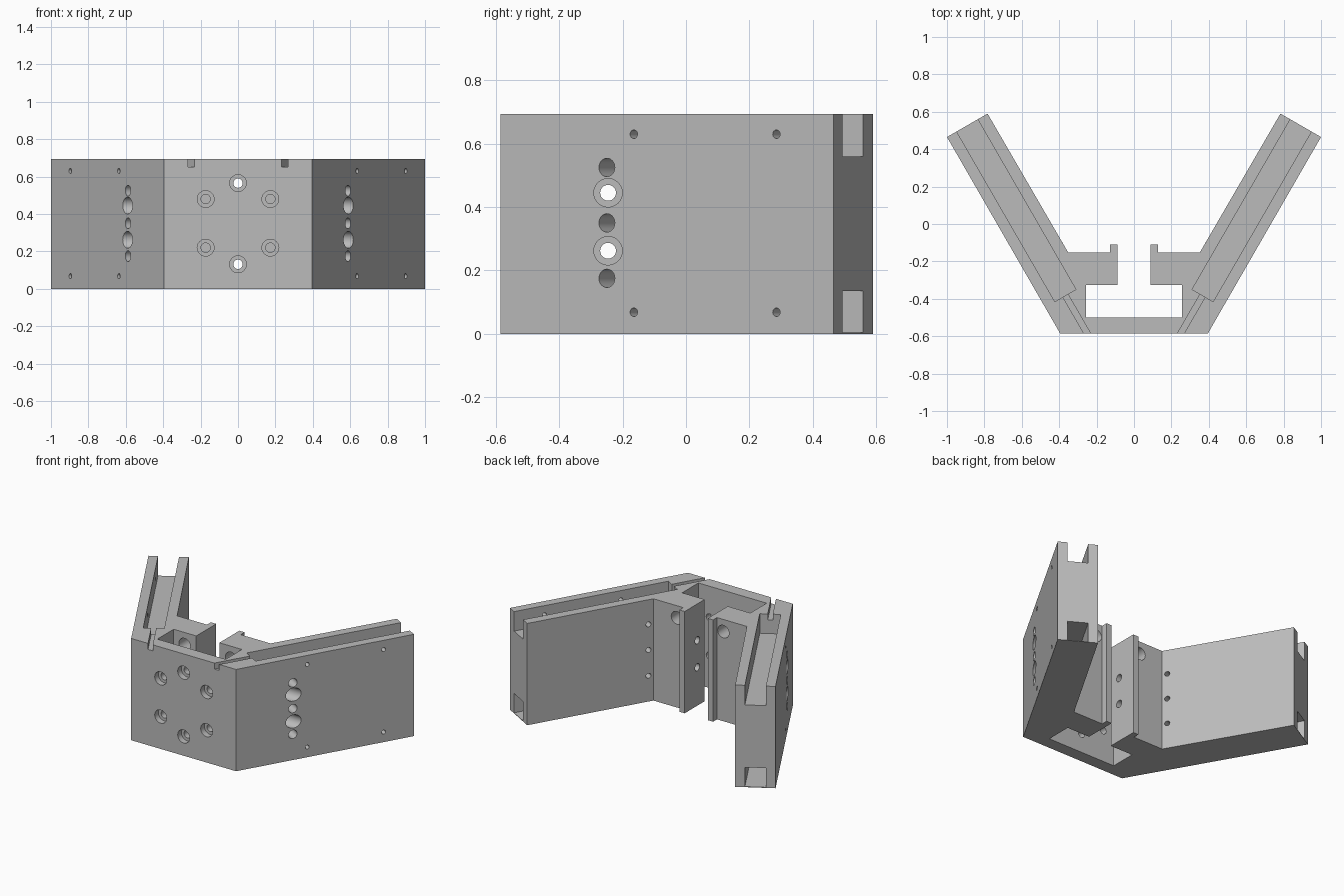
import bpy, bmesh, math
from mathutils import Matrix, Vector

cube = bpy.data.objects.get("Cube")
if cube:
    bpy.data.objects.remove(cube, do_unlink=True)

HEIGHT = 0.693
ORIGIN = Vector((0.25, -0.585, 0))      # arm centreline meets the front face here
ALONG = Vector((0.5, math.sqrt(0.75), 0))
OUT = Vector((math.sqrt(0.75), -0.5, 0))
HALF = 0.1256                           # half the arm thickness

grey = bpy.data.materials.new("machined_grey")
grey.use_nodes = True
grey.diffuse_color = (0.5, 0.5, 0.5, 1)
grey.node_tree.nodes["Principled BSDF"].inputs["Base Color"].default_value = (0.5, 0.5, 0.5, 1)


def finish(bm, name):
    bmesh.ops.recalc_face_normals(bm, faces=bm.faces)
    mesh = bpy.data.meshes.new(name)
    bm.to_mesh(mesh)
    bm.free()
    mesh.materials.append(grey)
    obj = bpy.data.objects.new(name, mesh)
    bpy.context.collection.objects.link(obj)
    return obj


# Bracket body: mirrored plan profile, extruded upward
half = [(0.395, -0.585), (1, 0.465), (0.783, 0.59), (0.352, -0.152),
        (0.127, -0.152), (0.127, -0.11), (0.087, -0.11), (0.087, -0.325),
        (0.257, -0.325), (0.257, -0.5)]
plan = half + [(-x, y) for x, y in reversed(half)]
bm = bmesh.new()
base = bm.faces.new([bm.verts.new((x, y, 0)) for x, y in plan])
top = bmesh.ops.extrude_face_region(bm, geom=[base])["geom"]
bmesh.ops.translate(bm, vec=(0, 0, HEIGHT),
                    verts=[v for v in top if isinstance(v, bmesh.types.BMVert)])
body = finish(bm, "bracket_body")
body.select_set(True)
bpy.context.view_layer.objects.active = body


def drill(bm, start, end, radius, side=1):
    start, end = Vector(start), Vector(end)
    axis = end - start
    turn = axis.to_track_quat('Z', 'Y').to_matrix().to_4x4()
    bmesh.ops.create_cone(
        bm, cap_ends=True, segments=24, radius1=radius, radius2=radius, depth=axis.length,
        matrix=Matrix.Diagonal((side, 1, 1, 1)) @ Matrix.Translation((start + end) / 2) @ turn)


def channel(bm, s0, s1, width, z0, z1, side):
    """Box running along the arm centreline."""
    frame = Matrix((ALONG, OUT, (0, 0, 1))).transposed().to_4x4()
    place = Matrix.Translation(ORIGIN + ALONG * (s0 + s1) / 2 + Vector((0, 0, (z0 + z1) / 2)))
    size = Matrix.Diagonal((s1 - s0, width, z1 - z0, 1))
    bmesh.ops.create_cube(bm, size=1,
                          matrix=Matrix.Diagonal((side, 1, 1, 1)) @ place @ frame @ size)


def arm_point(y, z, inset):
    """Point below the arm's outer face, where that face has the given y."""
    s = (y - ORIGIN.y + HALF / 2) / ALONG.y
    return ORIGIN + ALONG * s + OUT * (HALF - inset) + Vector((0, 0, z))


# Cutters are gathered in three sets, each free of overlaps
channels, wide, narrow = bmesh.new(), bmesh.new(), bmesh.new()
for side in (1, -1):
    # Channels in the arm's top and bottom, and the thin slot to the front
    channel(channels, 0.234, 1.5, 0.13, 0.56, 0.8, side)
    channel(channels, 0.234, 1.5, 0.13, 0.004, 0.135, side)
    channel(wide, -0.1, 0.25, 0.031, 0.652, 0.8, side)
    # Small holes through the outer wall
    for y in (-0.165, 0.285):
        for z in (0.068, 0.63):
            drill(wide, arm_point(y, z, -0.1), arm_point(y, z, 0.09), 0.0135, side)
    # Stepped holes square to the arm
    for z in (0.175, 0.35, 0.525):
        drill(wide, arm_point(-0.25, z, -0.1), arm_point(-0.25, z, 0.13), 0.029, side)
        drill(narrow, arm_point(-0.25, z, 0.1), arm_point(-0.25, z, 0.35), 0.017, side)
    # Counterbored cross holes into the central gap
    for z in (0.262, 0.445):
        drill(wide, (0.46, -0.246, z), (0.75, -0.246, z), 0.045, side)
        drill(narrow, (0.03, -0.246, z), (0.6, -0.246, z), 0.025, side)
    # Round hole through each inner block
    drill(wide, (0.175, -0.4, 0.61), (0.175, -0.05, 0.61), 0.043, side)

# Counterbored ring of holes in the front plate
for x, z in [(0, 0.565), (0, 0.131), (0.173, 0.48), (0.173, 0.22), (-0.173, 0.48), (-0.173, 0.22)]:
    drill(wide, (x, -0.7, z), (x, -0.545, z), 0.045)
    drill(narrow, (x, -0.6, z), (x, -0.45, z), 0.025)

# Cut each set in turn
for bm in (channels, wide, narrow):
    cutter = finish(bm, "cutter")
    cutter.hide_render = True
    mod = body.modifiers.new("cut", 'BOOLEAN')
    mod.operation, mod.solver, mod.object = 'DIFFERENCE', 'EXACT', cutter
    bpy.ops.object.modifier_apply(modifier=mod.name)
    bpy.data.objects.remove(cutter, do_unlink=True)

bpy.ops.object.shade_smooth_by_angle(angle=math.radians(25))
